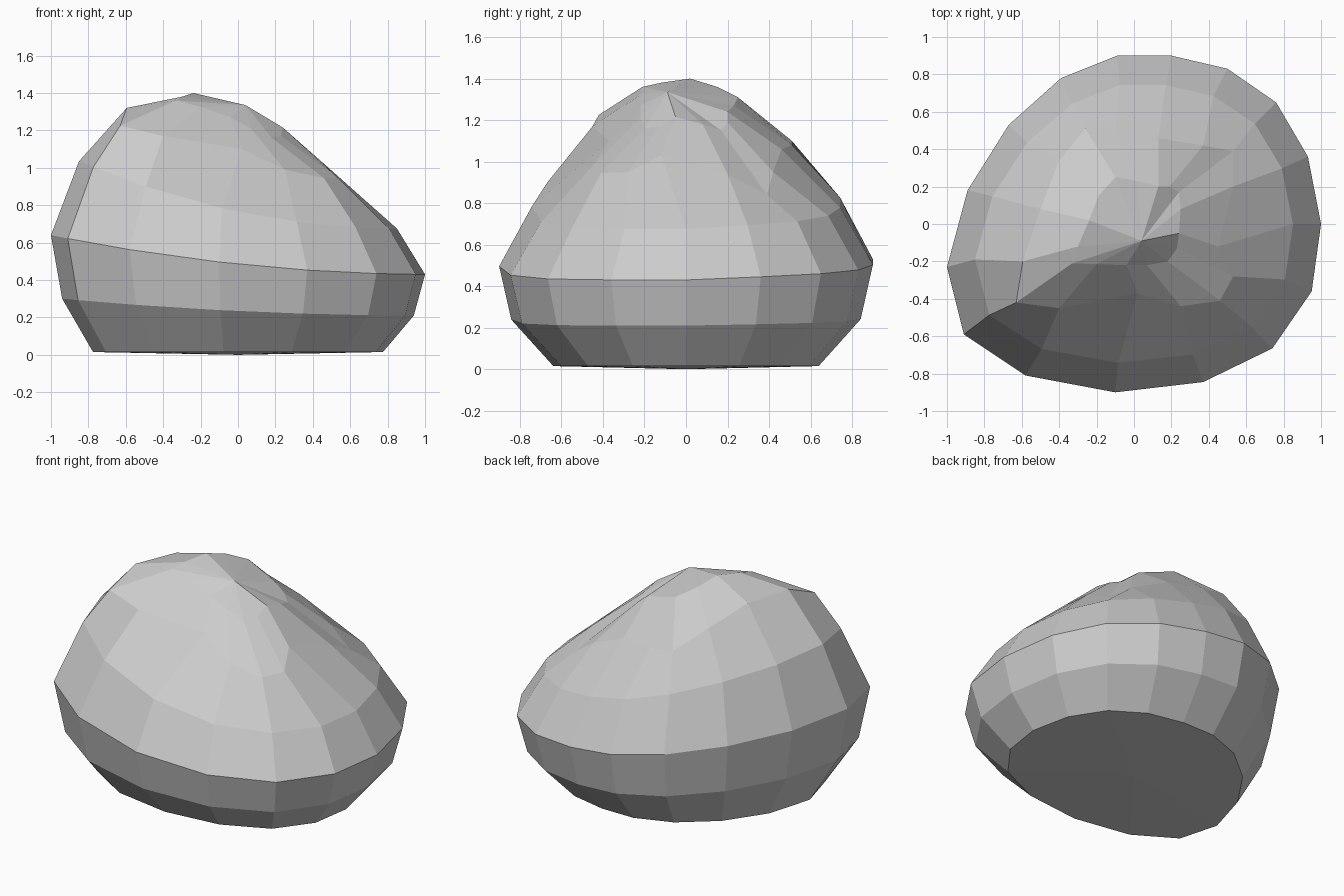
import bpy, bmesh

# Widest outline of the rock, seen from above
outline = [(1, 0), (.93, .36), (.76, .65), (.5, .83), (.2, .9), (-.09, .9), (-.39, .78), (-.67, .53),
           (-.89, .18), (-1, -.23), (-.91, -.59), (-.58, -.81), (-.1, -.9), (.37, -.845), (.74, -.665), (.95, -.36)]

# Irregular shoulder and crown
shoulder = [(.45, -.12, 1.03), (.53, .2, .94), (.53, .39, .84), (.37, .42, .95), (.13, .46, 1.06), (-.1, .51, 1.08),
            (-.26, .51, 1.1), (-.4, .34, 1.22), (-.5, .08, 1.31), (-.595, -.2, 1.32), (-.63, -.42, 1.225),
            (-.4, -.45, 1.17), (.02, -.37, 1.1), (.25, -.44, .99), (.46, -.41, .945), (.53, -.28, .95)]
crown = [(.24, -.05, 1.215), (.25, .08, 1.18), (.24, .17, 1.15), (.19, .2, 1.19), (.13, .2, 1.24), (.02, .23, 1.27),
         (-.1, .25, 1.31), (-.19, .15, 1.36), (-.24, .02, 1.4), (-.3, -.12, 1.38), (-.33, -.21, 1.36),
         (-.2, -.215, 1.325), (-.04, -.22, 1.27), (.07, -.22, 1.21), (.18, -.2, 1.16), (.23, -.13, 1.17)]


def tilted(sx, sy, base, slope, bend, lift):
    """Scaled outline whose height rises towards the left and the back."""
    return [(x * sx, y * sy, base - slope * x + bend * x * x + lift * max(y, 0)) for x, y in outline]


rings = [tilted(.775, .71, .015, 0, 0, 0),
         tilted(.94, .935, .234, .045, .021, .017),
         tilted(1, 1, .485, .105, .05, .04),
         tilted(.85, .825, .765, .18, .09, .05),
         shoulder, crown]

# Skin the rings and close both ends with fans
bm = bmesh.new()
loops = [[bm.verts.new(p) for p in ring] for ring in rings]
n = len(outline)
bottom = bm.verts.new((0, 0, 0))
peak = bm.verts.new((.04, -.09, 1.335))
for i in range(n):
    j = (i + 1) % n
    for a, b in zip(loops, loops[1:]):
        bm.faces.new((a[i], a[j], b[j], b[i]))
    bm.faces.new((loops[0][j], loops[0][i], bottom))
    bm.faces.new((loops[-1][i], loops[-1][j], peak))
bmesh.ops.recalc_face_normals(bm, faces=bm.faces)

mesh = bpy.data.meshes.new("rock")
bm.to_mesh(mesh)
bm.free()
rock = bpy.data.objects.new("rock", mesh)
bpy.context.collection.objects.link(rock)
